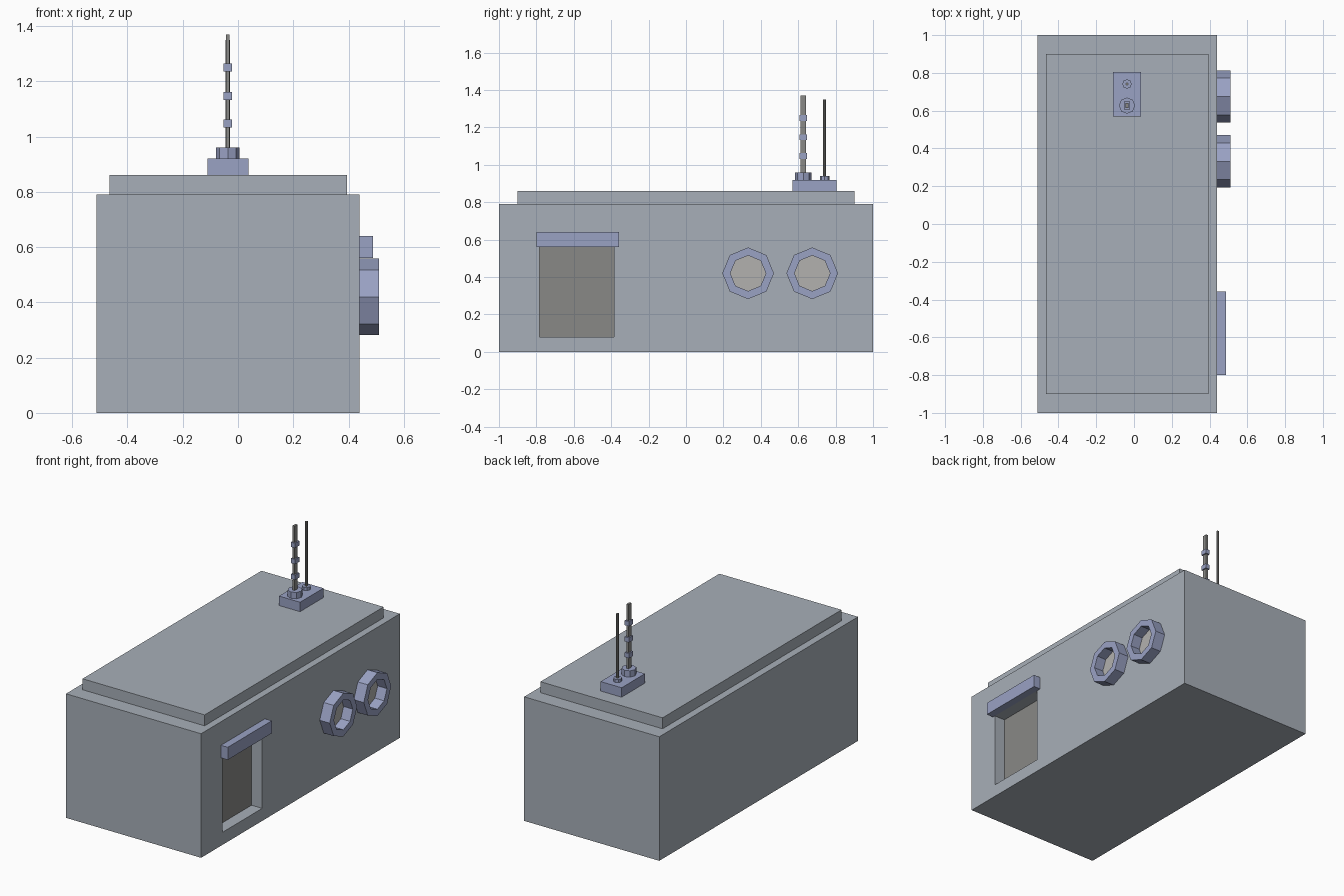
import bpy, bmesh
from math import cos, sin, tau

if "Cube" in bpy.data.objects:
    bpy.data.objects.remove(bpy.data.objects["Cube"])


def material(name, rgb):
    m = bpy.data.materials.new(name)
    m.diffuse_color = (*rgb, 1)
    m.use_nodes = True
    m.node_tree.nodes["Principled BSDF"].inputs["Base Color"].default_value = m.diffuse_color
    return m


HULL = material("hull_grey", (0.39, 0.43, 0.48))
TRIM = material("trim_blue", (0.32, 0.36, 0.55))
DARK = material("dark_grey", (0.25, 0.25, 0.24))
GLASS = material("pane_grey", (0.45, 0.44, 0.43))


def finish(name, bm, mat):
    bmesh.ops.recalc_face_normals(bm, faces=bm.faces)
    mesh = bpy.data.meshes.new(name)
    bm.to_mesh(mesh)
    bm.free()
    ob = bpy.data.objects.new(name, mesh)
    bpy.context.collection.objects.link(ob)
    mesh.materials.append(mat)
    return ob


def box(name, x, y, z, mat):
    """Box from (min, max) ranges on each axis."""
    bm = bmesh.new()
    bmesh.ops.create_cube(bm, size=1)
    for v in bm.verts:
        v.co = [(a + b) / 2 + c * (b - a) for c, (a, b) in zip(v.co, (x, y, z))]
    return finish(name, bm, mat)


def prism(name, x, y, r, z, mat, n=8):
    """Upright n-sided prism with a corner on the x axis."""
    bm = bmesh.new()
    ring = [bm.verts.new((x + r * cos(tau * i / n), y + r * sin(tau * i / n), z[0])) for i in range(n)]
    face = bm.faces.new(ring)
    top = bmesh.ops.extrude_face_region(bm, geom=[face], use_keep_orig=True)["geom"]
    for v in top:
        if isinstance(v, bmesh.types.BMVert):
            v.co.z = z[1]
    return finish(name, bm, mat)


def octagon(bm, x, y, z, r):
    return [bm.verts.new((x, y + r * cos(tau * i / 8), z + r * sin(tau * i / 8))) for i in range(8)]


def porthole(name, y, z):
    """Eight-sided frame on the side wall, with a flat pane."""
    bm = bmesh.new()
    loops = [octagon(bm, px, y, z, r) for px, r in ((0.44, 0.138), (0.51, 0.138), (0.51, 0.095), (0.44, 0.095))]
    for a, b in zip(loops, loops[1:] + loops[:1]):
        for i in range(8):
            j = (i + 1) % 8
            bm.faces.new((a[i], a[j], b[j], b[i]))
    finish(name + "_frame", bm, TRIM)
    bm = bmesh.new()
    bm.faces.new(octagon(bm, 0.445, y, z, 0.095))
    finish(name + "_pane", bm, GLASS)


# Main block with a recessed doorway
body = box("body", (-0.512, 0.44), (-1, 1), (0, 0.79), HULL)
cutter = box("doorway_cutter", (0.362, 0.6), (-0.782, -0.385), (0.08, 0.56), HULL)
cutter.hide_render = True
cut = body.modifiers.new("doorway", "BOOLEAN")
cut.operation = "DIFFERENCE"
cut.solver = "EXACT"
cut.object = cutter
bpy.context.view_layer.objects.active = body
bpy.ops.object.modifier_apply(modifier=cut.name)
bpy.data.objects.remove(cutter)

box("roof_slab", (-0.465, 0.395), (-0.9, 0.9), (0.79, 0.86), HULL)

# Door and its canopy
box("door", (0.355, 0.365), (-0.782, -0.385), (0.08, 0.56), DARK)
box("door_canopy", (0.44, 0.488), (-0.80, -0.357), (0.56, 0.64), TRIM)

# Round windows
for i, y in enumerate((0.332, 0.675)):
    porthole(f"window_{i + 1}", y, 0.42)

# Antennas on the roof
AX = -0.037
box("antenna_plinth", (-0.11, 0.038), (0.57, 0.805), (0.86, 0.92), TRIM)
prism("mast_base", AX, 0.627, 0.043, (0.92, 0.96), TRIM)
box("mast", (AX - 0.007, AX + 0.007), (0.613, 0.641), (0.96, 1.37), DARK)
for i, z in enumerate((1.047, 1.147, 1.25)):
    box(f"mast_collar_{i + 1}", (AX - 0.015, AX + 0.015), (0.606, 0.648), (z - 0.015, z + 0.015), TRIM)
prism("whip_base", AX, 0.741, 0.025, (0.92, 0.94), TRIM)
prism("whip", AX, 0.741, 0.008, (0.94, 1.35), DARK)
